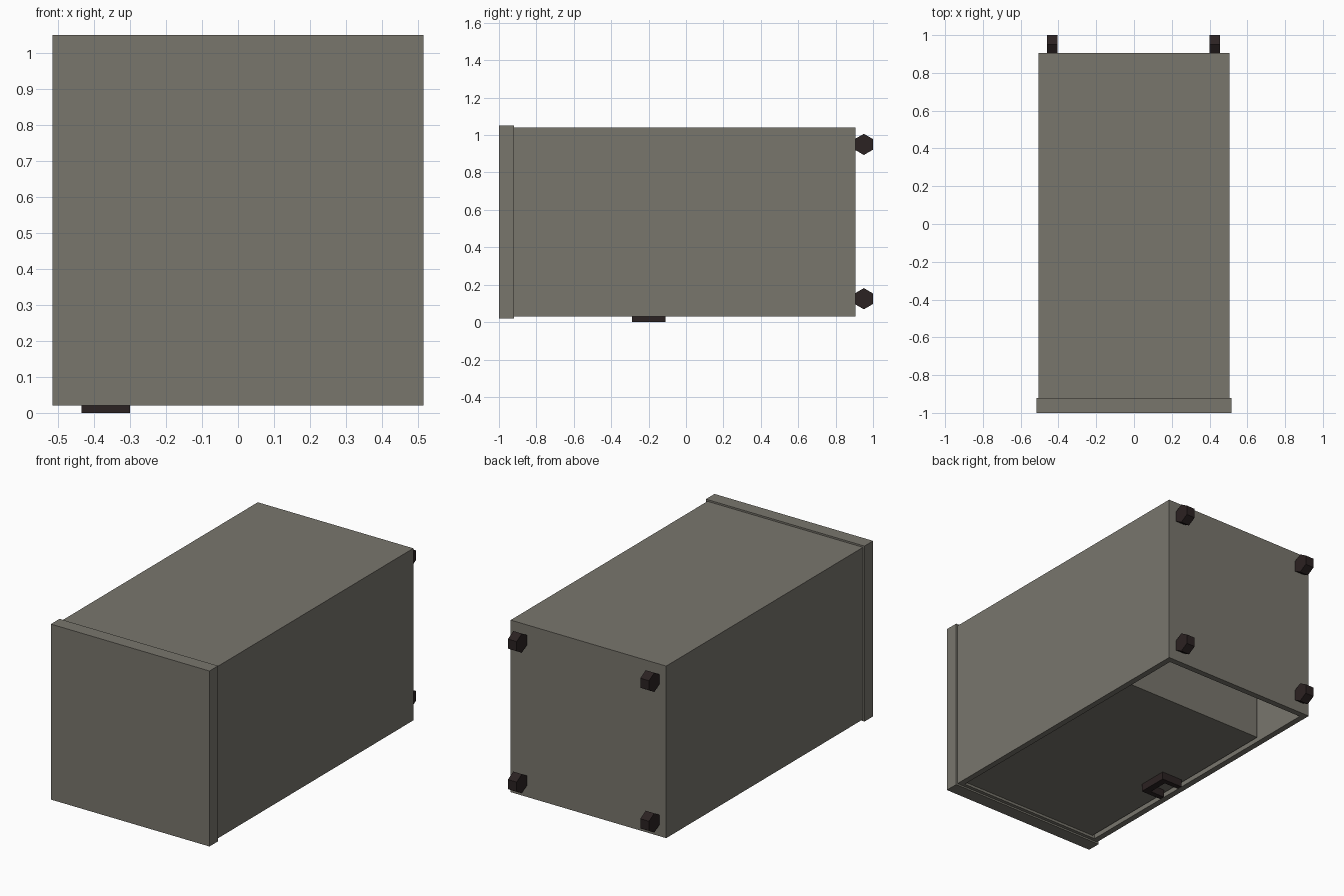
import bpy, bmesh, math
from mathutils import Matrix, Vector

if "Cube" in bpy.data.objects:
    bpy.data.objects.remove(bpy.data.objects["Cube"])


def material(name, rgb):
    m = bpy.data.materials.new(name)
    m.diffuse_color = (*rgb, 1)
    m.use_nodes = True
    m.node_tree.nodes["Principled BSDF"].inputs["Base Color"].default_value = m.diffuse_color
    return m


GREY = material("warm_grey", (0.19, 0.18, 0.152))
DARK = material("dark_brown", (0.024, 0.016, 0.016))


def finish(name, bm, mat):
    bmesh.ops.recalc_face_normals(bm, faces=bm.faces)
    me = bpy.data.meshes.new(name)
    bm.to_mesh(me)
    bm.free()
    me.materials.append(mat)
    ob = bpy.data.objects.new(name, me)
    bpy.context.collection.objects.link(ob)
    return ob


def box(name, x, y, z, mat):
    lo, hi = Vector((x[0], y[0], z[0])), Vector((x[1], y[1], z[1]))
    bm = bmesh.new()
    bmesh.ops.create_cube(bm, size=1, matrix=Matrix.Translation((lo + hi) / 2)
                          @ Matrix.Diagonal((*(hi - lo), 1)))
    return finish(name, bm, mat)


# Cabinet lying on its door side: top plate and hollow shell
box("top_plate", (-0.515, 0.515), (-1, -0.92), (0.02, 1.05), GREY)

bm = bmesh.new()
bmesh.ops.create_cube(bm, size=1, matrix=Matrix.Translation((0, -0.0075, 0.535))
                      @ Matrix.Diagonal((1.01, 1.825, 1.01, 1)))
bm.faces.ensure_lookup_table()
opening = min(bm.faces, key=lambda f: f.calc_center_median().z)
bmesh.ops.inset_region(bm, faces=[opening], thickness=0.05)
# inner end of the cavity reaches almost to the top plate
for v in opening.verts:
    if v.co.y < 0:
        v.co.y = -0.90
cavity = bmesh.ops.extrude_discrete_faces(bm, faces=[opening])["faces"][0]
bmesh.ops.translate(bm, verts=cavity.verts, vec=(0, 0, 0.96))
finish("cabinet_shell", bm, GREY)

# Closed compartment with its door face, leaving an open niche by the feet
box("door_compartment", (-0.455, 0.455), (-0.90, 0.52), (0.045, 0.99), GREY)

# Door pull: a bracket open towards -x
box("pull_bar", (-0.34, -0.30), (-0.29, -0.11), (0, 0.06), DARK)
for i, y in enumerate((-0.29, -0.14)):
    box(f"pull_arm_{i + 1}", (-0.435, -0.34), (y, y + 0.03), (0, 0.06), DARK)

# Four six-sided wheels on the base
for side, x in (("left", -0.432), ("right", 0.428)):
    for level, z in (("lower", 0.125), ("upper", 0.95)):
        bm = bmesh.new()
        bmesh.ops.create_cone(bm, cap_ends=True, segments=6, radius1=0.0565,
                              radius2=0.0565, depth=0.056)
        # axis along x, one corner pointing up
        bm.transform(Matrix.Rotation(math.pi / 2, 4, "Y"))
        top = max(bm.verts, key=lambda v: v.co.z).co
        if abs(top.y) > 0.01:
            bm.transform(Matrix.Rotation(math.pi / 6, 4, "X"))
        bm.transform(Matrix.Translation((x, 0.951, z)))
        finish(f"{level}_{side}_wheel", bm, DARK)
